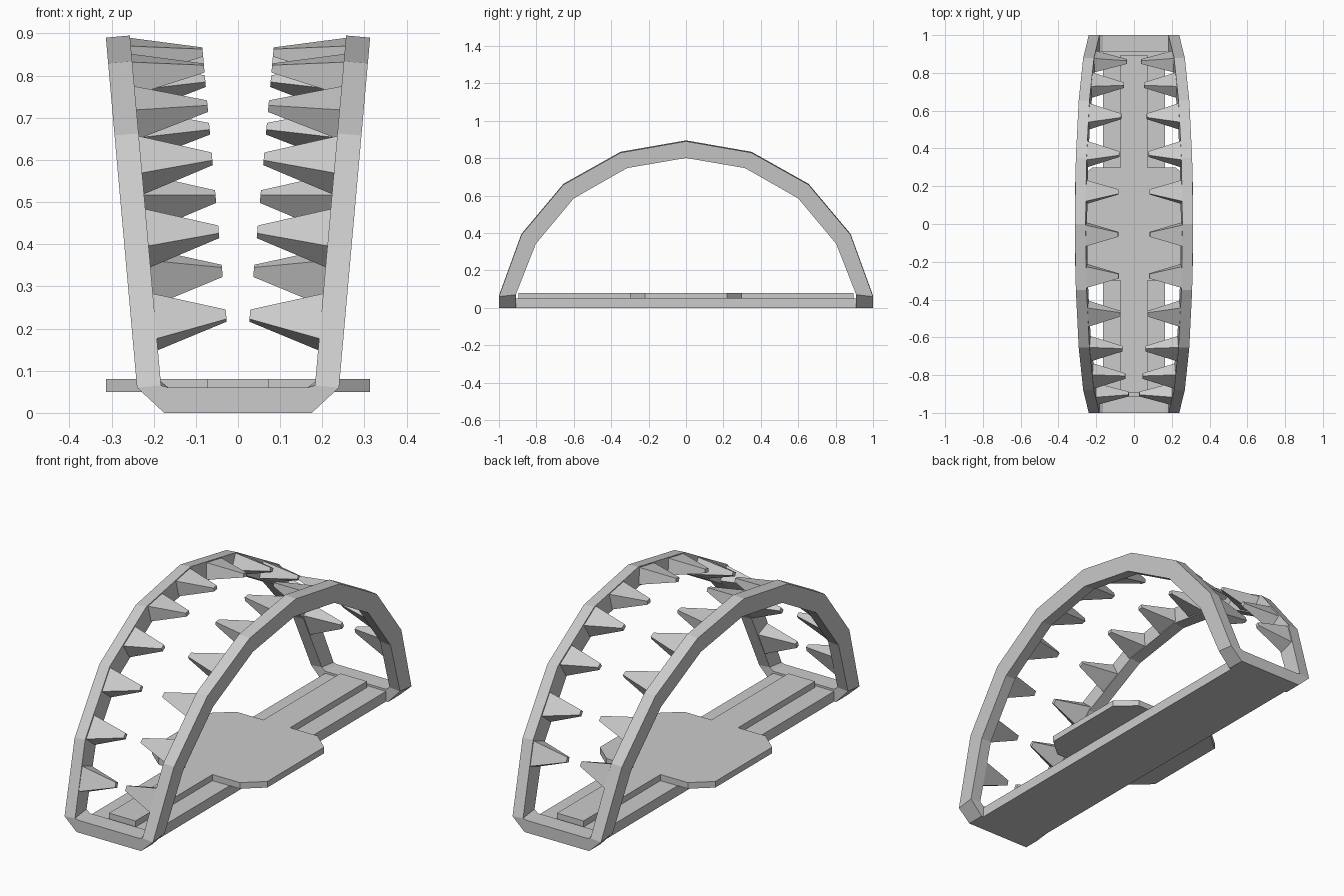
import bpy
from mathutils import Vector

if "Cube" in bpy.data.objects:
    bpy.data.objects.remove(bpy.data.objects["Cube"])

LEAN = 0.089  # outward lean of the jaws per unit of height


def make(name, verts, faces):
    me = bpy.data.meshes.new(name)
    me.from_pydata([tuple(v) for v in verts], [], faces)
    me.validate()
    ob = bpy.data.objects.new(name, me)
    bpy.context.collection.objects.link(ob)
    # consistent outward normals
    import bmesh
    bm = bmesh.new()
    bm.from_mesh(me)
    bmesh.ops.recalc_face_normals(bm, faces=bm.faces)
    bm.to_mesh(me)
    bm.free()
    return ob


def slab(name, outline, z0, z1):
    n = len(outline)
    verts = [(x, y, z) for z in (z0, z1) for x, y in outline]
    faces = [list(range(n))[::-1], list(range(n, 2 * n))]
    faces += [(i, (i + 1) % n, n + (i + 1) % n, n + i) for i in range(n)]
    return make(name, verts, faces)


def x_in(z):
    return 0.183 + LEAN * (z - 0.07)


def x_out(z):
    return 0.24 + LEAN * (z - 0.07)


# Half arch in side view (y, z): outer and inner edges, foot to crown
outer = [(1.0, 0.065), (0.88, 0.395), (0.655, 0.663), (0.35, 0.834), (0, 0.895)]
inner = [(0.91, 0.075), (0.803, 0.347), (0.6, 0.59), (0.315, 0.752), (0, 0.806)]
mirror_y = lambda pts: [(-y, z) for y, z in pts] + [(y, z) for y, z in pts[-2::-1]]
outer, inner = mirror_y(outer), mirror_y(inner)

# Jaw frame: both arches and the end crossbars as one closed swept ring
sections = []
for (yo, zo), (yi, zi) in zip(outer, inner):
    sections.append([(x_out(zo), yo, zo - 0.005), (x_in(zo), yo, zo),
                     (x_in(zi), yi, zi), (x_out(zi), yi, zi - 0.005)])
foot = lambda s: [(0.175, s, 0), (0.165, s, 0.06),
                  (0.165, s * 0.91, 0.06), (0.175, s * 0.91, 0)]
right = [foot(-1)] + sections + [foot(1)]
left = [[(-x, y, z) for x, y, z in sec] for sec in reversed(right)]
ring = right + left
n = len(ring)
faces = [(4 * i + j, 4 * i + (j + 1) % 4,
          4 * ((i + 1) % n) + (j + 1) % 4, 4 * ((i + 1) % n) + j)
         for i in range(n) for j in range(4)]
make("jaw_frame", [v for sec in ring for v in sec], faces)

# Teeth: tapered blocks along the middle of each jaw, pointing inward
centre = [((a + c) / 2, (b + d) / 2) for (a, b), (c, d) in zip(outer, inner)]
tooth_y = [-0.9, -0.805, -0.66, -0.475, -0.275, -0.055, 0.17, 0.37, 0.57, 0.735, 0.86]
for side in (1, -1):
    verts, faces = [], []
    for y in tooth_y:
        k = next(i for i in range(8) if y <= centre[i + 1][0])
        (ya, za), (yb, zb) = centre[k], centre[k + 1]
        z = za + (zb - za) * (y - ya) / (yb - ya)
        t = Vector((0, yb - ya, zb - za)).normalized()
        t.x = LEAN * t.z
        r = Vector((0, -t.z, t.y))
        r.x = LEAN * r.z
        d = Vector((-1, 0, LEAN))
        base = Vector((x_in(z), y, z))
        b = len(verts)
        for dist, w, h in ((-0.004, 0.058, 0.04), (0.168, 0.012, 0.009)):
            for a, c in ((-1, -1), (1, -1), (1, 1), (-1, 1)):
                p = base + d * dist + t * (a * w) + r * (c * h)
                verts.append((side * p.x, p.y, p.z))
        faces += [[b + i for i in f] for f in
                  ((0, 1, 2, 3), (4, 5, 6, 7), (0, 1, 5, 4),
                   (1, 2, 6, 5), (2, 3, 7, 6), (3, 0, 4, 7))]
    make("teeth_right" if side > 0 else "teeth_left", verts, faces)

# Base bar
slab("base_bar", [(-0.165, -0.92), (0.165, -0.92), (0.165, 0.92), (-0.165, 0.92)], 0, 0.05)

# Trigger plate with its long narrow strip
q = [(0.072, 0.895), (0.072, 0.3), (0.22, 0.3), (0.313, 0.22)]
half = q + [(x, -y) for x, y in reversed(q)]
slab("trigger_plate", half + [(-x, y) for x, y in reversed(half)], 0.05, 0.08)
